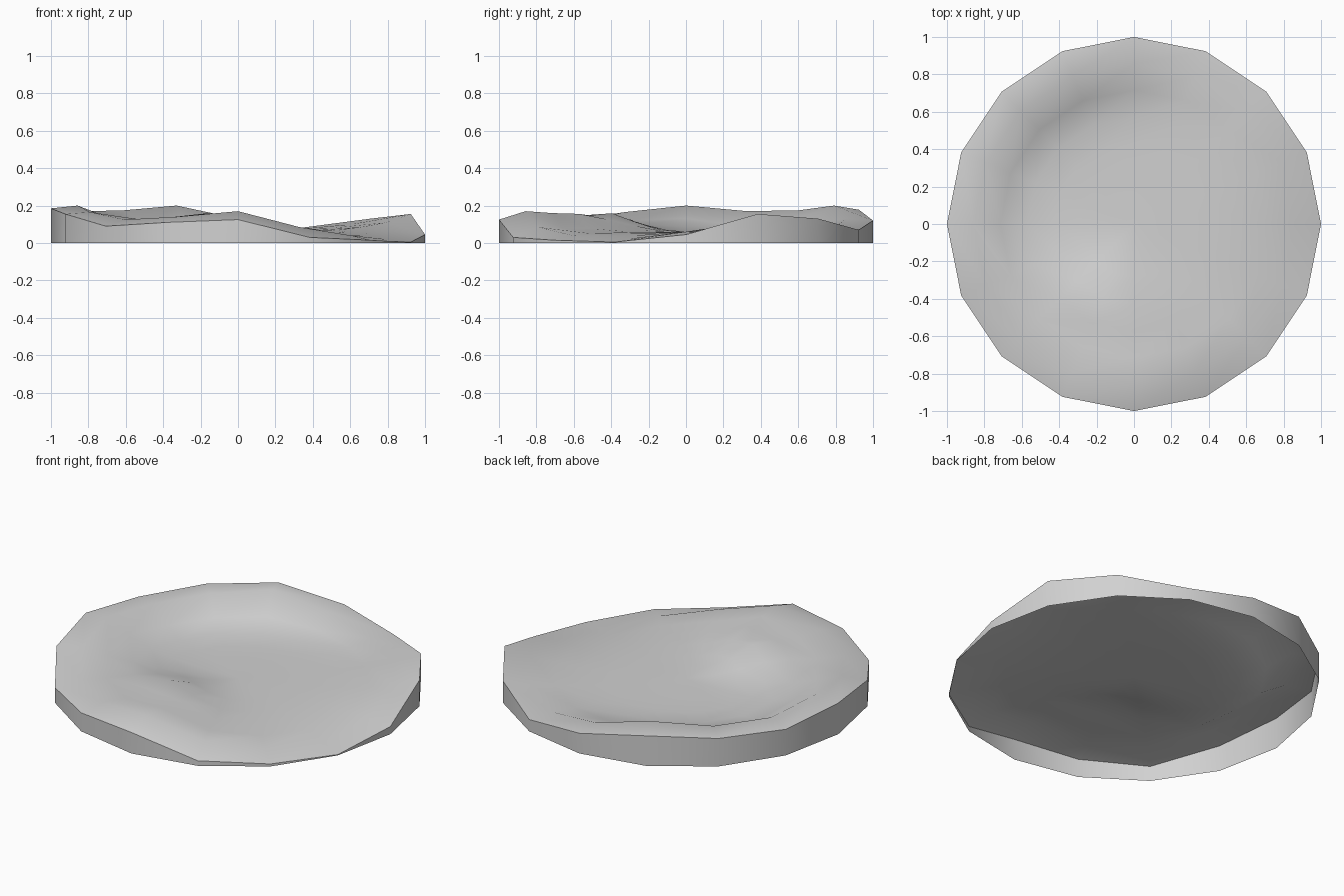
import bpy
import bmesh
import math

if "Cube" in bpy.data.objects:
    bpy.data.objects.remove(bpy.data.objects["Cube"])

SIDES = 16
RINGS = 7

# Heights around the outer edge and the ridge just inside it, anticlockwise from +x
RIM = [.045, .155, .13, .07, .12, .178, .166, .155,
       .185, .155, .09, .11, .125, .03, .015, .005]
RIDGE = [.06, .11, .10, .08, .13, .20, .175, .17,
         .20, .165, .125, .14, .17, .085, .04, .02]

# Share of the ridge height kept on each inner ring, from outside to centre
FADE = [1.0, .50, .18, .04, 0, 0]
STEEP = [1.0, .32, .06, 0, 0, 0]


def bump(x, y, cx, cy, height, width):
    return height * math.exp(-((x - cx) ** 2 + (y - cy) ** 2) / width ** 2)


def inner_height(x, y, ring, side):
    """Basin floor rising to the ridge, with a hill at the front."""
    floor = .06
    floor += bump(x, y, -.16, -.42, .085, .21)
    floor += bump(x, y, .0, -.68, .085, .20)
    floor += bump(x, y, -.48, -.45, .06, .24)
    share = (STEEP if side in (4, 5, 6, 7) else FADE)[ring - 1]
    return floor * (1 - share) + RIDGE[side] * share


def circle_point(r, side):
    a = 2 * math.pi * side / SIDES
    return r * math.cos(a), r * math.sin(a)


grey = bpy.data.materials.new("stone grey")
grey.diffuse_color = (.64, .64, .64, 1)
grey.use_nodes = True
grey.node_tree.nodes["Principled BSDF"].inputs["Base Color"].default_value = grey.diffuse_color

bm = bmesh.new()

# Wall foot, rim and terrain rings
loops = [[bm.verts.new((*circle_point(1, s), 0)) for s in range(SIDES)],
         [bm.verts.new((*circle_point(1, s), RIM[s])) for s in range(SIDES)]]
for ring in range(1, RINGS):
    loop = []
    for s in range(SIDES):
        x, y = circle_point(1 - ring / RINGS, s)
        loop.append(bm.verts.new((x, y, inner_height(x, y, ring, s))))
    loops.append(loop)

# Wall and ground faces; the underside stays open
for outer, inner in zip(loops, loops[1:]):
    for s in range(SIDES):
        n = (s + 1) % SIDES
        bm.faces.new((outer[s], outer[n], inner[n], inner[s]))
centre = bm.verts.new((0, 0, .062))
for s in range(SIDES):
    bm.faces.new((loops[-1][s], loops[-1][(s + 1) % SIDES], centre))

mesh = bpy.data.meshes.new("terrain_disc")
bm.to_mesh(mesh)
bm.free()
mesh.materials.append(grey)
disc = bpy.data.objects.new("terrain_disc", mesh)
bpy.context.collection.objects.link(disc)

# Smooth ground and wall with a crisp rim
bpy.context.view_layer.objects.active = disc
disc.select_set(True)
bpy.ops.object.shade_smooth_by_angle(angle=math.radians(40))
